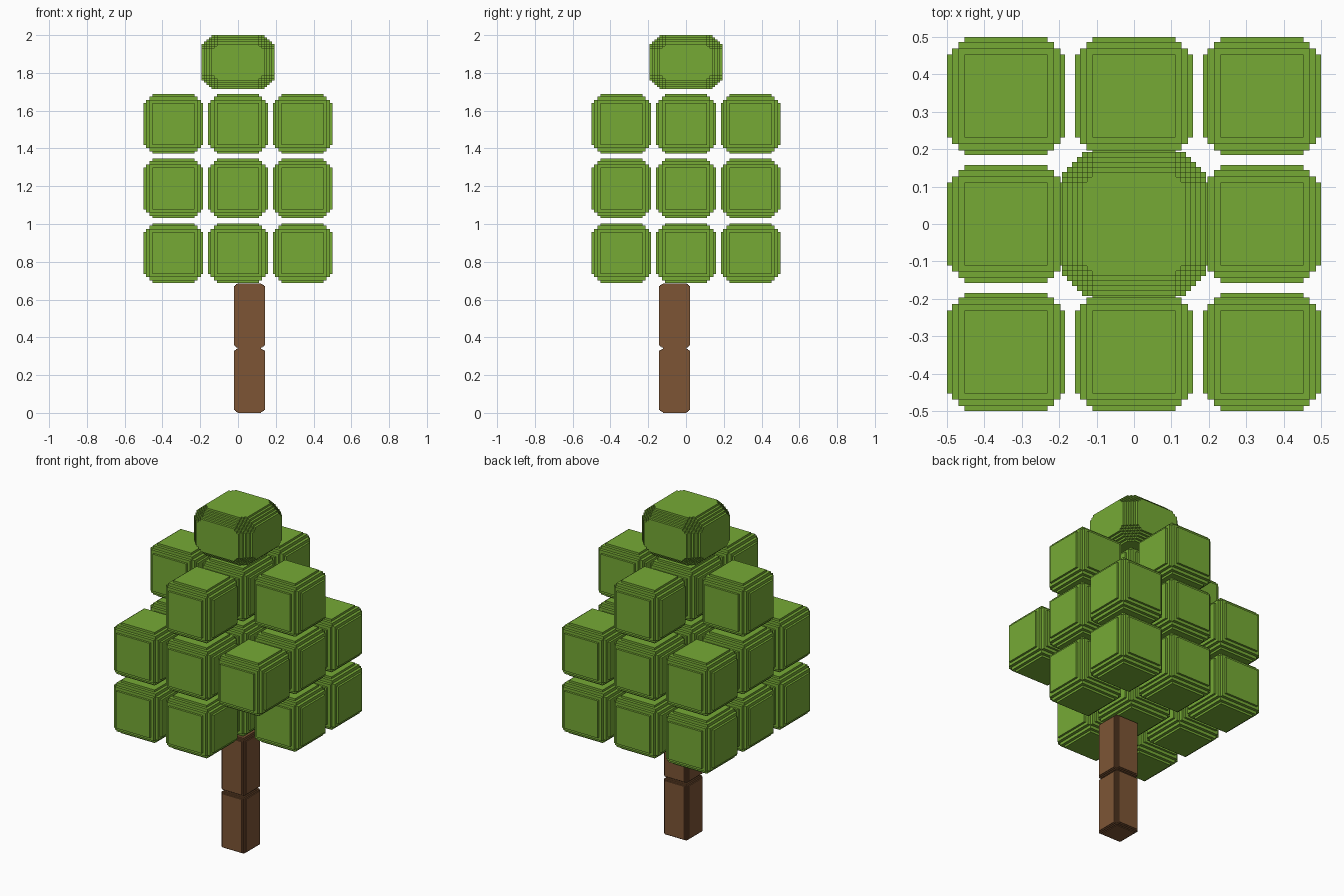
import bpy, bmesh
from itertools import product
from mathutils import Vector

if "Cube" in bpy.data.objects:
    bpy.data.objects.remove(bpy.data.objects["Cube"], do_unlink=True)


def make_material(name, rgb):
    mat = bpy.data.materials.new(name)
    mat.use_nodes = True
    mat.diffuse_color = (*rgb, 1)
    mat.node_tree.nodes["Principled BSDF"].inputs["Base Color"].default_value = (*rgb, 1)
    return mat


def stepped_block(name, size, insets, pair_min, total_min, mat):
    """Mesh of a box whose edges and corners are rounded in square steps.
    insets holds one rising list of step depths per axis."""
    top = len(insets[0]) - 1
    cells = 2 * top + 1
    grid = []
    for s, steps in zip(size, insets):
        low = [-s / 2 + d for d in steps]
        grid.append(low + [-v for v in reversed(low)])

    def filled(cell):
        if min(cell) < 0 or max(cell) >= cells:
            return False
        a, b, c = sorted(min(n, cells - 1 - n) for n in cell)
        return a + b >= pair_min and a + b + c >= total_min

    bm = bmesh.new()
    corners = {}

    def corner(key):
        if key not in corners:
            corners[key] = bm.verts.new([grid[k][key[k]] for k in range(3)])
        return corners[key]

    # Keep only the cell walls that face outside
    for cell in product(range(cells), repeat=3):
        if not filled(cell):
            continue
        for axis, side in product(range(3), (0, 1)):
            neighbour = list(cell)
            neighbour[axis] += 2 * side - 1
            if filled(neighbour):
                continue
            u, v = (axis + 1) % 3, (axis + 2) % 3
            loop = []
            for du, dv in ((0, 0), (1, 0), (1, 1), (0, 1)):
                key = list(cell)
                key[axis] += side
                key[u] += du
                key[v] += dv
                loop.append(corner(tuple(key)))
            bm.faces.new(loop if side else loop[::-1])
    mesh = bpy.data.meshes.new(name)
    bm.to_mesh(mesh)
    bm.free()
    mesh.materials.append(mat)
    return mesh


def place(name, mesh, location):
    obj = bpy.data.objects.new(name, mesh)
    obj.location = Vector(location)
    bpy.context.collection.objects.link(obj)


green = make_material("leaf green", (0.181, 0.402, 0.036))
brown = make_material("bark brown", (0.205, 0.091, 0.036))

# Leaf cubes: three layers on a regular grid
leaf_steps = [0, 0.0125, 0.03, 0.047]
leaf = stepped_block("leaf_cube", (0.315,) * 3, [leaf_steps] * 3, 3, 0, green)
pitch = 0.342
for layer, i, j in product(range(3), (-1, 0, 1), (-1, 0, 1)):
    if layer == 0 and (i, j) == (1, -1):
        continue    # open corner beside the trunk
    if layer == 2 and i and j:
        continue    # upper layer is a plus shape
    place("leaf_cube", leaf, (i * pitch, j * pitch, 0.846 + layer * pitch))

# Wider, rounder crown block
crown_steps = [n * 0.0135 for n in range(7)]
crown_z = [n * 0.0115 for n in range(7)]
crown = stepped_block("crown_block", (0.386, 0.386, 0.286),
                      [crown_steps, crown_steps, crown_z], 4, 10, green)
place("crown_block", crown, (0, 0, 1.857))

# Trunk: two stacked segments, set off centre
side_steps = [0, 0.005, 0.012, 0.019]
end_steps = [0, 0.004, 0.009, 0.014]
trunk = stepped_block("trunk_segment", (0.164, 0.164, 0.343),
                      [side_steps, side_steps, end_steps], 3, 0, brown)
for name, z in (("lower_trunk", 0.1715), ("upper_trunk", 0.5145)):
    place(name, trunk, (0.06, -0.06, z))
